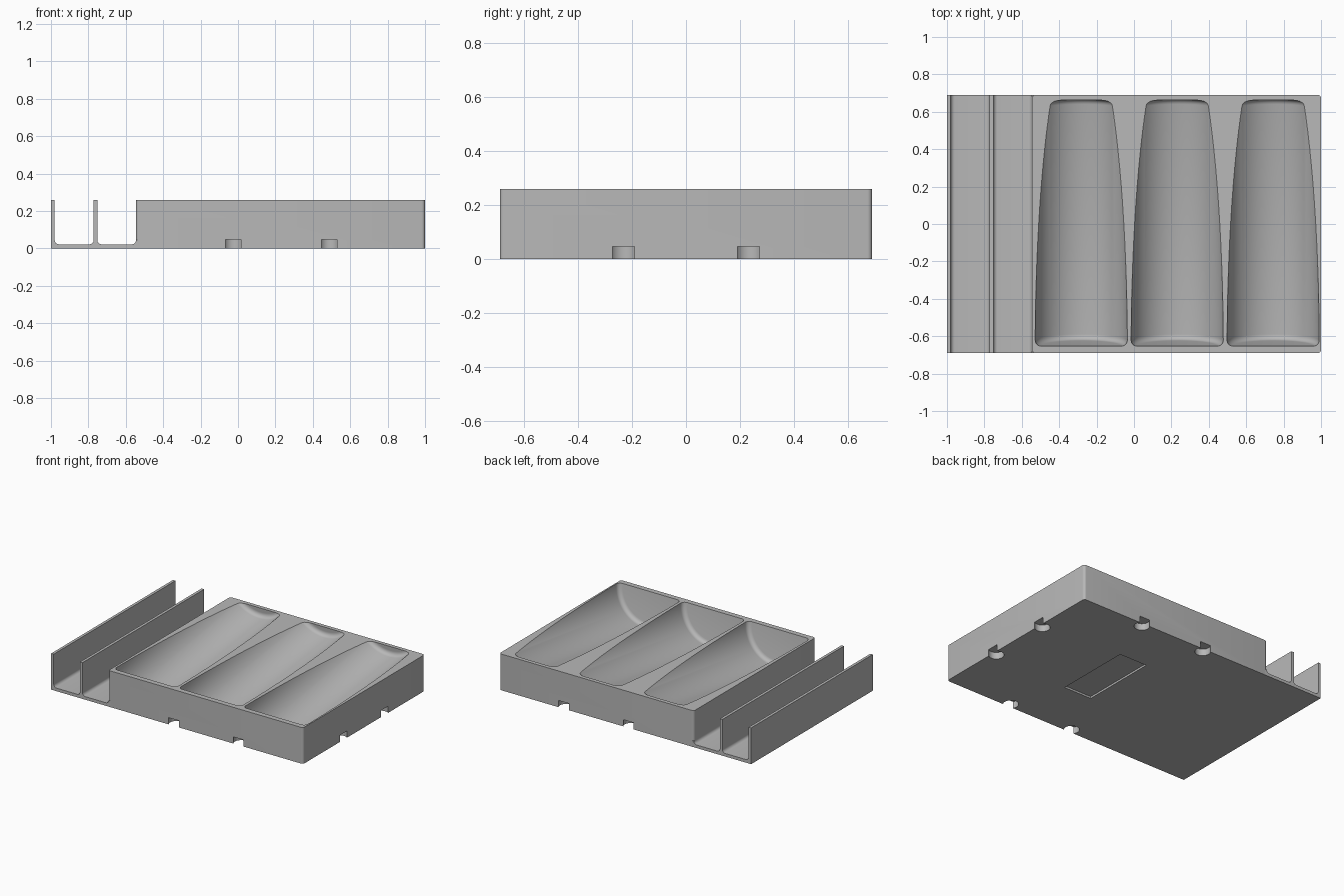
import bpy, bmesh, math
from mathutils import Vector, Matrix

cube = bpy.data.objects.get("Cube")
if cube:
    bpy.data.objects.remove(cube, do_unlink=True)

HALF_Y, HEIGHT = 0.69, 0.26
BLOCK_LEFT, FLOOR, FILLET = -0.545, 0.022, 0.022

grey = bpy.data.materials.new("matte grey")
grey.use_nodes = True
grey.diffuse_color = (0.48, 0.48, 0.48, 1)
grey.node_tree.nodes["Principled BSDF"].inputs["Base Color"].default_value = grey.diffuse_color


def make_object(name, bm):
    bmesh.ops.recalc_face_normals(bm, faces=bm.faces)
    mesh = bpy.data.meshes.new(name)
    bm.to_mesh(mesh)
    bm.free()
    mesh.materials.append(grey)
    obj = bpy.data.objects.new(name, mesh)
    bpy.context.collection.objects.link(obj)
    return obj


def box(name, low, high, corner=0):
    bm = bmesh.new()
    low, high = Vector(low), Vector(high)
    size = high - low
    bmesh.ops.create_cube(bm, size=1, matrix=Matrix.Translation((low + high) / 2) @ Matrix.Diagonal((*size, 1)))
    if corner:
        upright = [e for e in bm.edges if abs(e.verts[0].co.z - e.verts[1].co.z) > 0.01]
        bmesh.ops.bevel(bm, geom=upright, offset=corner, segments=5, profile=0.5, affect='EDGES')
    return make_object(name, bm)


def cylinder(name, start, end, radius, segments, rim=0):
    bm = bmesh.new()
    start, end = Vector(start), Vector(end)
    axis = end - start
    place = Matrix.Translation((start + end) / 2) @ axis.to_track_quat('Z', 'Y').to_matrix().to_4x4()
    bmesh.ops.create_cone(bm, cap_ends=True, segments=segments, radius1=radius, radius2=radius,
                          depth=axis.length, matrix=place)
    if rim:
        caps = {e for f in bm.faces if len(f.verts) > 4 for e in f.edges}
        bmesh.ops.bevel(bm, geom=list(caps), offset=rim, segments=5, profile=0.5, affect='EDGES')
    return make_object(name, bm)


def cut(target, cutter):
    cutter.hide_render = True
    mod = target.modifiers.new("cut", 'BOOLEAN')
    mod.operation, mod.solver, mod.object = 'DIFFERENCE', 'EXACT', cutter
    bpy.context.view_layer.objects.active = target
    bpy.ops.object.modifier_apply(modifier=mod.name)
    bpy.data.objects.remove(cutter, do_unlink=True)


def smooth(obj):
    bpy.ops.object.select_all(action='DESELECT')
    obj.select_set(True)
    bpy.context.view_layer.objects.active = obj
    bpy.ops.object.shade_smooth_by_angle(angle=math.radians(30))


# Main block with rounded upright corners
block = box("holder_block", (BLOCK_LEFT, -HALF_Y, 0), (1, HALF_Y, HEIGHT), corner=0.018)

# Three tilted round cradles, deep at the front and shallow at the back
for x in (-0.282, 0.231, 0.744):
    cut(block, cylinder("cradle_cutter", (x, -0.653, 0.264), (x, 0.636, 0.444), 0.2465, 96, rim=0.03))

# Round connector sockets along the bottom of the front, back and left sides
inset = 0.03
sockets = [(x, side * (HALF_Y - inset)) for x in (-0.026, 0.487) for side in (-1, 1)]
sockets += [(1 - inset, y) for y in (-0.232, 0.232)]
for x, y in sockets:
    cut(block, cylinder("socket_cutter", (x, y, -0.05), (x, y, 0.048), 0.051, 32))

# Shallow label recess underneath
cut(block, box("recess_cutter", (0.14, -0.27, -0.05), (0.36, 0.29, 0.014)))
smooth(block)


# Side tray: two open channels with filleted floors, as one extruded profile
def channel(left, right):
    points = []
    for centre, begin in ((left + FILLET, 180), (right - FILLET, 270)):
        for i in range(7):
            a = math.radians(begin + i * 15)
            points.append((centre + FILLET * math.cos(a), FLOOR + FILLET + FILLET * math.sin(a)))
    return points


outline = [(-1, 0), (-1, HEIGHT), (-0.98, HEIGHT)]
outline += channel(-0.98, -0.772)
outline += [(-0.772, HEIGHT), (-0.752, HEIGHT)]
outline += channel(-0.752, BLOCK_LEFT)
outline += [(BLOCK_LEFT + 0.02, FLOOR + FILLET), (BLOCK_LEFT + 0.02, 0)]

bm = bmesh.new()
face = bm.faces.new([bm.verts.new((x, -HALF_Y, z)) for x, z in outline])
extruded = bmesh.ops.extrude_face_region(bm, geom=[face])
bmesh.ops.translate(bm, vec=(0, 2 * HALF_Y, 0),
                    verts=[v for v in extruded["geom"] if isinstance(v, bmesh.types.BMVert)])
tray = make_object("side_channels", bm)
smooth(tray)
